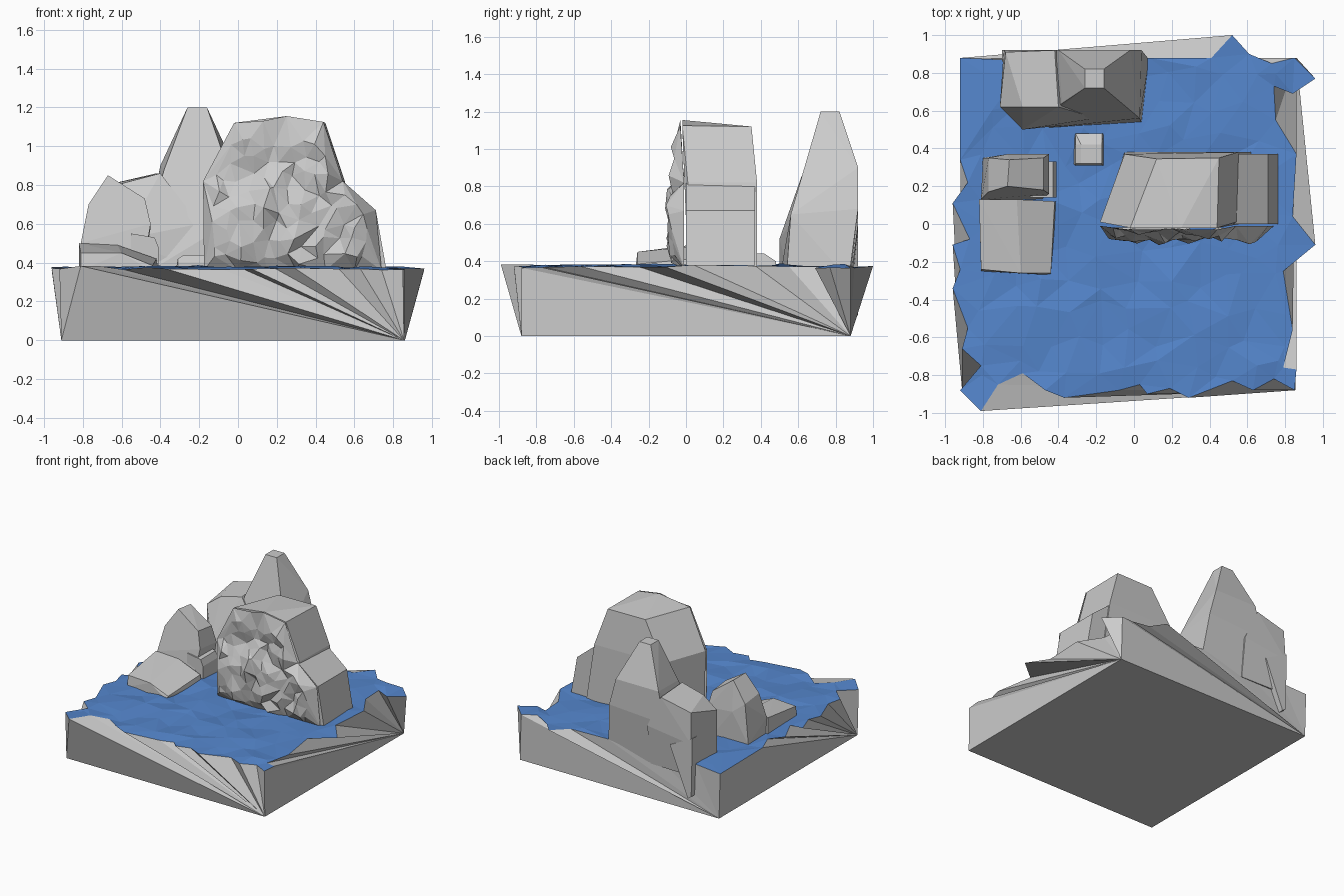
import bpy, bmesh, random
from mathutils import Vector, noise
from mathutils.geometry import delaunay_2d_cdt

if "Cube" in bpy.data.objects:
    bpy.data.objects.remove(bpy.data.objects["Cube"])

random.seed(4)


def make(name, verts, faces, mat=None):
    me = bpy.data.meshes.new(name)
    bm = bmesh.new()
    vs = [bm.verts.new(v) for v in verts]
    for f in faces:
        bm.faces.new([vs[i] for i in f])
    bmesh.ops.delete(bm, geom=[v for v in bm.verts if not v.link_faces], context='VERTS')
    bm.to_mesh(me)
    bm.free()
    ob = bpy.data.objects.new(name, me)
    bpy.context.collection.objects.link(ob)
    if mat:
        me.materials.append(mat)
    return ob


def hull(name, pts):
    """Faceted boulder: convex hull of its corner points."""
    me = bpy.data.meshes.new(name)
    bm = bmesh.new()
    for p in pts:
        bm.verts.new(p)
    res = bmesh.ops.convex_hull(bm, input=bm.verts)
    junk = {g for g in res['geom_interior'] + res['geom_unused'] if isinstance(g, bmesh.types.BMVert)}
    bmesh.ops.delete(bm, geom=list(junk), context='VERTS')
    bmesh.ops.dissolve_limit(bm, angle_limit=0.06, verts=bm.verts, edges=bm.edges)
    bmesh.ops.recalc_face_normals(bm, faces=bm.faces)
    bm.to_mesh(me)
    bm.free()
    ob = bpy.data.objects.new(name, me)
    bpy.context.collection.objects.link(ob)
    return ob


def slab(profile, y0, y1):
    """Front profile (x, z) given a depth, as corner points."""
    return [(x, y, z) for x, z in profile for y in (y0, y1)]


def sheet(outline, inner):
    """Triangulate an outline with loose points inside it."""
    pts = [Vector(p) for p in outline + inner]
    r = delaunay_2d_cdt(pts, [], [list(range(len(outline)))], 1, 1e-5)
    return r[0], r[2]


# Water: ragged shoreline, one list per side, counter-clockwise
front = [(-.81, -.99), (-.72, -.85), (-.59, -.79), (-.47, -.88), (-.37, -.92), (-.08, -.88),
         (.03, -.85), (.07, -.90), (.19, -.87), (.29, -.92), (.52, -.83), (.63, -.88), (.74, -.82)]
right = [(.85, -.88), (.86, -.77), (.79, -.76), (.84, -.56), (.79, -.25), (.96, -.11), (.84, .04),
         (.86, .37), (.75, .55), (.74, .73), (.84, .69), (.96, .77)]
back = [(.85, .88), (.73, .85), (.61, .90), (.52, 1.0), (.41, .88), (.08, .88), (-.30, .87), (-.70, .87)]
left = [(-.92, .88), (-.92, .34), (-.88, .22), (-.96, .11), (-.87, -.08), (-.96, -.11), (-.92, -.24),
        (-.96, -.34), (-.88, -.55), (-.91, -.66), (-.81, -.75), (-.92, -.88)]


def wave(x, y):
    return .373 + .022 * noise.noise(Vector((x * 6, y * 6, .5)))


blue = bpy.data.materials.new("water_blue")
blue.diffuse_color = (.09, .24, .61, 1)
blue.use_nodes = True
blue.node_tree.nodes["Principled BSDF"].inputs["Base Color"].default_value = blue.diffuse_color
shore = front + right + back + left
swell = [(-.78 + i * .155 + random.uniform(-.05, .05), -.76 + j * .155 + random.uniform(-.05, .05))
         for i in range(11) for j in range(11)]
co, tris = sheet(shore, swell)
make("water", [(p.x, p.y, wave(p.x, p.y)) for p in co], tris, blue)

# Base: each wall fans from the shoreline to the next bottom corner
corners = [(-.91, -.88, 0), (.855, -.88, 0), (.86, .88, 0), (-.91, .88, 0)]
verts = corners + [(x, y, wave(x, y)) for x, y in shore]
faces, start, n = [(3, 2, 1, 0)], 0, len(shore)
for k, side in enumerate((front, right, back, left)):
    nxt = (k + 1) % 4
    faces.append((k, nxt, 4 + start))
    for i in range(start, start + len(side)):
        faces.append((nxt, 4 + (i + 1) % n, 4 + i))
    start += len(side)
make("base_block", verts, faces)

# Main rock: tapered body and lower right shoulder
body_front = [(-.175, .36), (-.18, .82), (-.02, 1.12), (.13, 1.13), (.25, 1.155), (.44, 1.125),
              (.54, .82), (.62, .36)]
hull("main_rock", [(x, .01 if z < 1 else -.02, z) for x, z in body_front] +
     [(-.05, .38, .36), (-.05, .37, .82), (.12, .345, 1.12), (.45, .35, 1.12), (.55, .38, .82), (.62, .38, .36)])
hull("main_rock_shoulder", slab([(.4, .36), (.4, .9), (.54, .81), (.71, .67), (.765, .36)], .0, .37))

# Crumpled cliff on the front of the main rock
cliff = body_front[:6] + [(.54, .82), (.71, .67), (.74, .36), (.6, .36), (.45, .36), (.3, .36), (.15, .36), (0, .36)]
folds = []
for i in range(13):
    for j in range(8):
        folds.append((-.12 + i * .065 + random.uniform(-.025, .025), .42 + j * .085 + random.uniform(-.03, .03)))
co, tris = sheet(cliff, folds)
edge = {(round(x, 3), round(z, 3)) for x, z in cliff}
verts = []
for p in co:
    if (round(p.x, 3), round(p.y, 3)) in edge:
        y = -.03 if p.y > 1 else -.01
    else:
        y = -.045 - .07 * noise.noise(Vector((p.x * 9, p.y * 4, 3))) - random.uniform(-.012, .025)
        y -= .02 if p.y < .8 else 0
        y = max(-.12, min(-.01, y))
    verts.append((p.x, y, p.y))
make("main_rock_cliff", verts, tris)

# Back rock: peak, left shoulder and hanging tail
hull("back_peak", slab([(-.26, 1.2), (-.16, 1.2)], .72, .82) +
     [(-.40, .92, .90), (-.02, .92, .90), (-.38, .64, .88), (-.14, .64, .92), (.03, .56, .65), (.04, .92, .68),
      (-.45, .57, .63), (-.45, .92, .65), (.04, .54, .36), (-.45, .51, .36), (.08, .87, .30), (-.45, .88, .28)])
hull("back_shoulder",
     [(-.68, .91, .80), (-.42, .92, .86), (-.40, .62, .86), (-.59, .62, .81), (-.71, .62, .72), (-.71, .62, .36),
      (-.59, .50, .52), (-.59, .50, .36), (-.69, .92, .55), (-.69, .89, .28), (-.2, .54, .36), (-.2, .56, .6),
      (-.3, .92, .6), (-.3, .88, .28)])
hull("back_tail", slab([(-.70, .6), (-.50, .5), (-.69, .13), (-.66, .11)], .86, .92))

# Left rock: leaning upper block and flat lower block
hull("left_upper_rock",
     [(-.67, .20, .85), (-.66, .34, .84), (-.48, .18, .73), (-.48, .35, .71), (-.45, .16, .60), (-.45, .37, .58),
      (-.77, .17, .70), (-.77, .35, .68), (-.81, .13, .50), (-.80, .35, .36), (-.80, .13, .36),
      (-.49, .13, .36), (-.49, .37, .36), (-.67, .37, .6)])
hull("left_ledge", slab([(-.55, .36), (-.55, .55), (-.43, .53), (-.41, .48), (-.41, .36)], .14, .33))
hull("left_lower_rock",
     [(-.82, .13, .50), (-.81, -.24, .45), (-.62, .13, .49), (-.60, -.26, .45), (-.42, .12, .42), (-.44, -.26, .385),
      (-.82, .13, .36), (-.81, -.25, .36), (-.41, .12, .36), (-.45, -.27, .36)])

# Small rock in the middle
hull("small_rock", slab([(-.32, .36), (-.31, .42), (-.28, .44), (-.17, .44), (-.16, .36)], .32, .42) +
     slab([(-.31, .36), (-.31, .40), (-.17, .40), (-.16, .36)], .31, .48))
